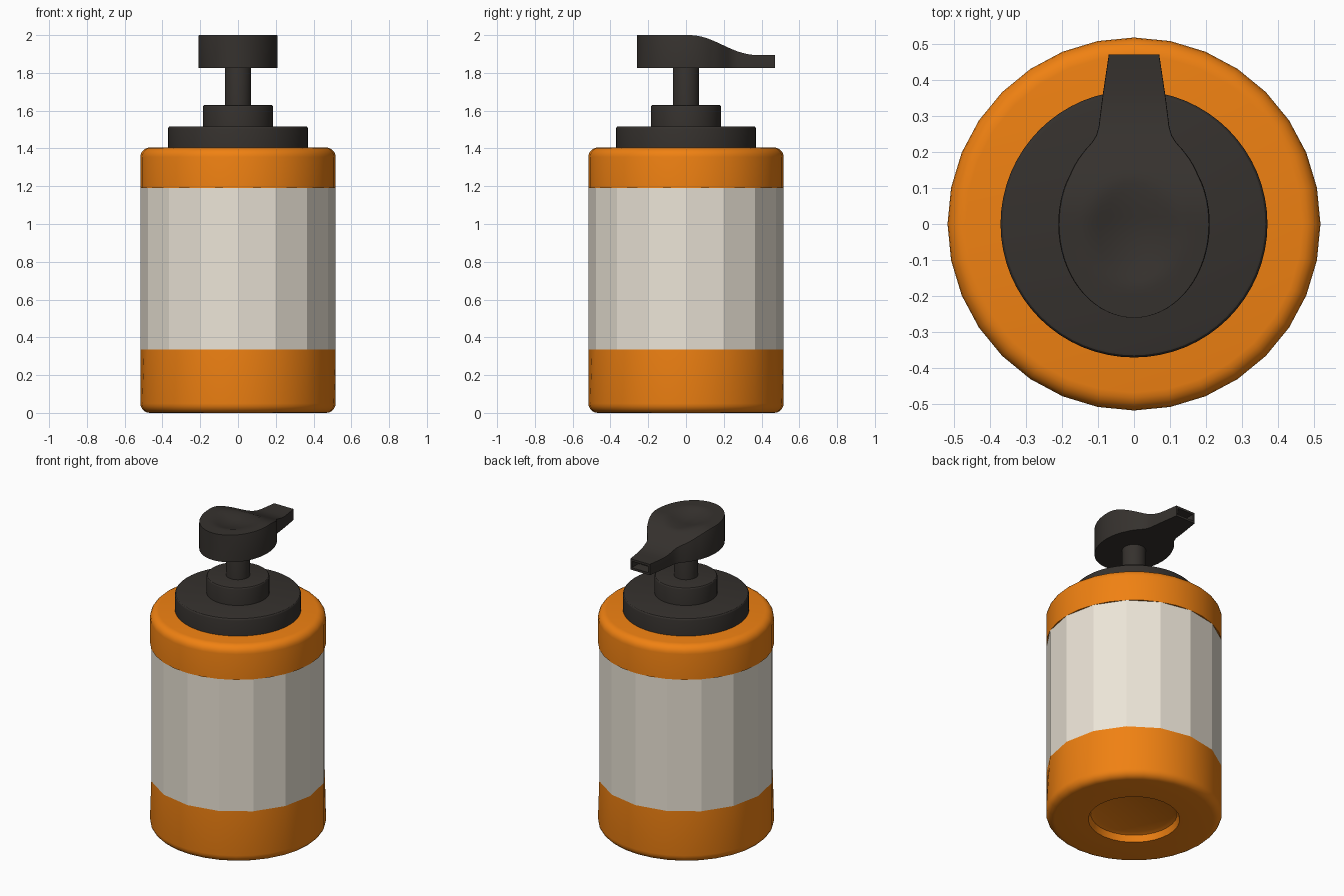
import bpy, bmesh
from math import sin, cos, pi, radians, sqrt

if "Cube" in bpy.data.objects:
    bpy.data.objects.remove(bpy.data.objects["Cube"])


def material(name, color):
    m = bpy.data.materials.new(name)
    m.diffuse_color = (*color, 1)
    m.use_nodes = True
    m.node_tree.nodes["Principled BSDF"].inputs["Base Color"].default_value = m.diffuse_color
    return m


ORANGE = material("orange", (0.87, 0.22, 0.006))
CREAM = material("cream", (0.84, 0.78, 0.68))
BLACK = material("black", (0.036, 0.031, 0.027))


def finish(name, bm, mat, angle):
    bmesh.ops.remove_doubles(bm, verts=bm.verts, dist=1e-5)
    bmesh.ops.recalc_face_normals(bm, faces=bm.faces)
    me = bpy.data.meshes.new(name)
    bm.to_mesh(me)
    bm.free()
    me.materials.append(mat)
    ob = bpy.data.objects.new(name, me)
    bpy.context.collection.objects.link(ob)
    if angle:
        bpy.ops.object.select_all(action='DESELECT')
        ob.select_set(True)
        bpy.context.view_layer.objects.active = ob
        bpy.ops.object.shade_smooth_by_angle(angle=radians(angle))
    return ob


def lathe(name, profile, mat, seg=32, angle=30, chord_rows=()):
    """Revolve (r, z) points; rows in chord_rows are flattened to half the sides."""
    bm = bmesh.new()
    rings = []
    for k, (r, z) in enumerate(profile):
        ring = []
        for i in range(seg):
            a = 2 * pi * i / seg
            q = r * cos(2 * pi / seg) if k in chord_rows and i % 2 else r
            ring.append(bm.verts.new((q * cos(a), q * sin(a), z)))
        rings.append(ring)
    for lo, hi in zip(rings, rings[1:]):
        for i in range(seg):
            j = (i + 1) % seg
            bm.faces.new((lo[i], lo[j], hi[j], hi[i]))
    return finish(name, bm, mat, angle)


def corner(r, z, rad, a0, a1, n=5):
    """Rounded profile corner centred on (r, z), angles in degrees."""
    return [(r + rad * cos(radians(a0 + (a1 - a0) * i / n)),
             z + rad * sin(radians(a0 + (a1 - a0) * i / n))) for i in range(n + 1)]


R = 0.517
# Bottle: lower band with recessed base, faceted label, upper band
low = [(0, 0.05), (0.23, 0.05), (0.255, 0.04), (0.268, 0)] + corner(R - 0.05, 0.05, 0.05, -90, 0) + [(R, 0.335)]
lathe("lower_body", low, ORANGE, angle=35, chord_rows=(len(low) - 1,))
lathe("label", [(R, 0.335), (R, 1.19)], CREAM, seg=16, angle=0)
top = [(R - 0.02, 1.19), (R, 1.19)] + corner(R - 0.05, 1.355, 0.05, 0, 90) + [(0, 1.405)]
lathe("upper_body", top, ORANGE, angle=35)


# Pump collar, neck and stem
def drum(name, r, z0, z1, b, seg):
    lathe(name, [(0, z0), (r, z0)] + corner(r - b, z1 - b, b, 0, 90, 3) + [(0, z1)], BLACK, seg)


drum("collar", 0.37, 1.40, 1.517, 0.012, 64)
drum("neck", 0.185, 1.51, 1.63, 0.01, 48)
drum("stem", 0.07, 1.62, 1.835, 0.003, 32)

# Pump head: half-width and top height along y, with thumb dish and spout
SPOUT = [(0.16, 0.167), (0.18, 0.155), (0.205, 0.136), (0.225, 0.118), (0.245, 0.105),
         (0.27, 0.098), (0.35, 0.088), (0.47, 0.070)]


def top_z(y):
    if y < 0.02:
        return 2.0
    t = min((y - 0.02) / 0.35, 1)
    return 1.897 + 0.103 * (0.5 + 0.5 * cos(pi * t)) - 0.002 * t


def dish(x, y):
    d = (x / 0.13) ** 2 + ((y + 0.02) / 0.155) ** 2
    return 0.03 * (1 - d) ** 1.2 if d < 1 else 0


stations = []
for i in range(25):
    y = -0.26 * cos(pi * 0.70 * i / 24)
    stations.append((y, 0.21 * sqrt(max(0, 1 - (y / 0.26) ** 2))))
stations = [s for s in stations if s[0] < 0.13] + SPOUT
# Resample the spout so the slope stays smooth
last = []
for (y0, w0), (y1, w1) in zip(stations, stations[1:]):
    n = 1 if y1 - y0 < 0.03 else 3
    last += [(y0 + (y1 - y0) * k / n, w0 + (w1 - w0) * k / n) for k in range(n)]
stations = last + [stations[-1]]

bm = bmesh.new()
N = 20
Z0, B = 1.825, 0.006
rows = []
for y, w in stations:
    us = [sin(pi / 2 * (2 * k / N - 1)) for k in range(N + 1)]
    upper = []
    for u in us:
        x = u * w
        # small softened rim at the outline
        drop = B if abs(u) > 0.999 else 0
        upper.append(bm.verts.new((x, y, top_z(y) - dish(x, y) - drop)))
    lower = [bm.verts.new((u * w, y, Z0)) for u in us]
    rows.append((upper, lower))
for (ua, la), (ub, lb) in zip(rows, rows[1:]):
    for k in range(N):
        bm.faces.new((ua[k], ua[k + 1], ub[k + 1], ub[k]))
        bm.faces.new((la[k], lb[k], lb[k + 1], la[k + 1]))
    for k in (0, N):
        bm.faces.new((ua[k], ub[k], lb[k], la[k]))
# Spout opening at the tip
u, l = rows[-1]
tip = bm.faces.new(u + l[::-1])
bmesh.ops.remove_doubles(bm, verts=bm.verts, dist=1e-5)
bmesh.ops.recalc_face_normals(bm, faces=bm.faces)
bmesh.ops.inset_region(bm, faces=[tip], thickness=0.014)
hole = bmesh.ops.extrude_discrete_faces(bm, faces=[tip])["faces"][0]
bmesh.ops.translate(bm, verts=hole.verts, vec=(0, -0.07, 0))
finish("pump_head", bm, BLACK, 35)
